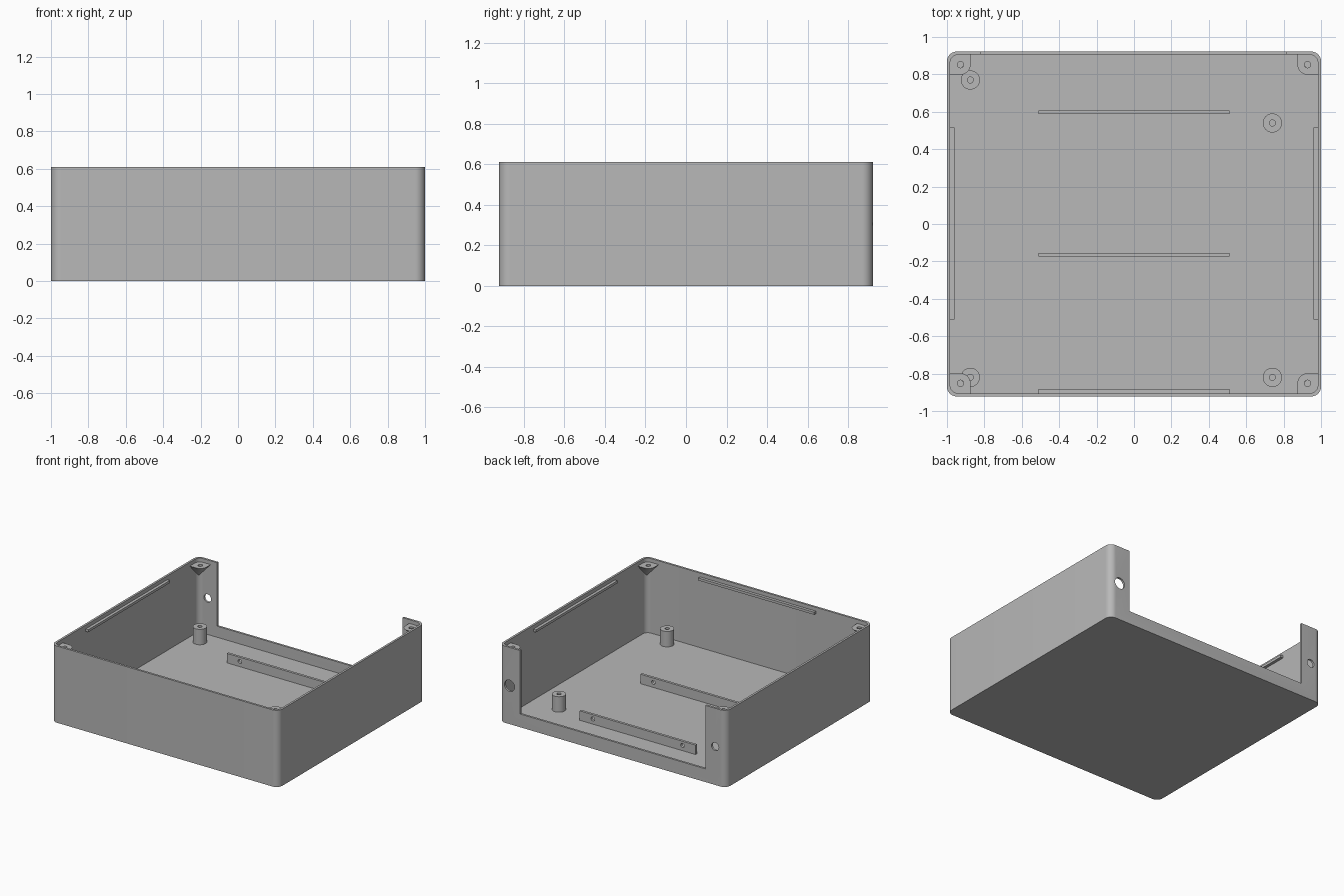
import bpy, bmesh
from math import cos, sin, pi
from mathutils import Vector

cube = bpy.data.objects.get("Cube")
if cube:
    bpy.data.objects.remove(cube)

HX, HY, HEIGHT = 1.0, 0.922, 0.61     # outer half sizes and height
WALL, RADIUS = 0.017, 0.053
LIP = 0.105                           # low sill under the rear opening

grey = bpy.data.materials.new("plain_grey")
grey.use_nodes = True
grey.diffuse_color = (0.48, 0.48, 0.48, 1)
grey.node_tree.nodes["Principled BSDF"].inputs["Base Color"].default_value = (0.48, 0.48, 0.48, 1)


def finish(name, bm):
    bmesh.ops.recalc_face_normals(bm, faces=bm.faces)
    mesh = bpy.data.meshes.new(name)
    bm.to_mesh(mesh)
    bm.free()
    mesh.materials.append(grey)
    obj = bpy.data.objects.new(name, mesh)
    bpy.context.collection.objects.link(obj)
    return obj


def arc(cx, cy, r, start, end, steps):
    angles = [start + (end - start) * i / steps for i in range(steps + 1)]
    return [(cx + r * cos(a), cy + r * sin(a)) for a in angles]


def prism(name, outline, z0, z1):
    bm = bmesh.new()
    low = [bm.verts.new((x, y, z0)) for x, y in outline]
    high = [bm.verts.new((x, y, z1)) for x, y in outline]
    bm.faces.new(low)
    bm.faces.new(high)
    n = len(outline)
    for i in range(n):
        j = (i + 1) % n
        bm.faces.new((low[i], low[j], high[j], high[i]))
    return finish(name, bm)


def rounded_rectangle(hx, hy, r):
    pts = []
    for i, (sx, sy) in enumerate([(1, 1), (-1, 1), (-1, -1), (1, -1)]):
        pts += arc(sx * (hx - r), sy * (hy - r), r, i * pi / 2, (i + 1) * pi / 2, 10)
    return pts


def box(name, x0, x1, y0, y1, z0, z1):
    return prism(name, [(x0, y0), (x1, y0), (x1, y1), (x0, y1)], z0, z1)


def rod(name, x, y, r, z0, z1):
    return prism(name, arc(x, y, r, 0, 2 * pi * 31 / 32, 31), z0, z1)


def rear_rod(name, x, y, z, r, length):
    # Cylinder lying along y
    obj = rod(name, 0, 0, r, -length / 2, length / 2)
    for v in obj.data.vertices:
        v.co = Vector((v.co.x + x, y - v.co.z, v.co.y + z))
    return obj


def cut(obj, cutters):
    for c in cutters:
        mod = obj.modifiers.new("cut", 'BOOLEAN')
        mod.operation = 'DIFFERENCE'
        mod.solver = 'EXACT'
        mod.object = c
    graph = bpy.context.evaluated_depsgraph_get()
    old = obj.data
    mesh = bpy.data.meshes.new_from_object(obj.evaluated_get(graph))
    obj.modifiers.clear()
    obj.data = mesh
    bpy.data.meshes.remove(old)
    for c in cutters:
        bpy.data.objects.remove(c)


parts = []

# Open tray with a rear opening and two rear wall holes
shell = prism("enclosure_shell", rounded_rectangle(HX, HY, RADIUS), 0, HEIGHT)
cut(shell, [
    prism("cavity", rounded_rectangle(HX - WALL, HY - WALL, RADIUS - 0.01), WALL, 1),
    box("rear_opening", -0.817, 0.815, HY - 0.1, 1.2, LIP, 1),
    rear_rod("large_hole", 0.908, HY, 0.305, 0.045, 0.2),
    rear_rod("small_hole", -0.902, HY, 0.305, 0.032, 0.2),
])
parts.append(shell)

# Standoffs on the floor
for name, x, y in [("rear_right", 0.74, 0.54), ("rear_left", -0.875, 0.77),
                   ("front_right", 0.74, -0.82), ("front_left", -0.875, -0.82)]:
    post = rod(name + "_standoff", x, y, 0.051, WALL - 0.005, 0.14)
    cut(post, [rod("bore", x, y, 0.016, 0.04, 0.2)])
    parts.append(post)

# Upright floor ribs with a hole near each end
for name, y in [("rear_rib", 0.598), ("middle_rib", -0.165)]:
    rib = box(name, -0.51, 0.51, y - 0.01, y + 0.01, WALL - 0.005, 0.092)
    cut(rib, [rear_rod("rib_hole", s * 0.395, y, 0.058, 0.016, 0.1) for s in (-1, 1)])
    parts.append(rib)

# Snap rails near the rim
for s, name in [(1, "left_rail"), (-1, "right_rail")]:
    xs = sorted((s * 0.96, s * (HX - WALL + 0.004)))
    parts.append(box(name, xs[0], xs[1], -0.51, 0.515, 0.56, 0.58))
parts.append(box("front_rail", -0.51, 0.51, -HY + WALL - 0.004, -0.882, 0.56, 0.58))


# Corner screw bosses tapering down into the corners
def corner_boss(name, sx, sy):
    top, tip = 0.58, 0.47
    cx, cy, r = 0.928, 0.852, 0.054
    ex, ey = HX - 0.01, HY - 0.01
    outline = arc(cx, cy, r, pi, 1.5 * pi, 10) + [(ex, cy - r)]
    outline += arc(ex - 0.043, ey - 0.043, 0.043, 0, pi / 2, 8) + [(cx - r, ey)]
    bm = bmesh.new()
    ring = [bm.verts.new((sx * x, sy * y, top)) for x, y in outline]
    apex = bm.verts.new((sx * 0.975, sy * 0.897, tip))
    bm.faces.new(ring)
    for a, b in zip(ring, ring[1:] + ring[:1]):
        bm.faces.new((a, b, apex))
    boss = finish(name, bm)
    cut(boss, [rod("screw_bore", sx * cx, sy * cy, 0.017, 0.545, 0.7)])
    return boss


for sx, side in [(1, "left"), (-1, "right")]:
    for sy, end in [(1, "rear"), (-1, "front")]:
        parts.append(corner_boss(f"{end}_{side}_boss", sx, sy))

# Smooth the round surfaces, keep edges sharp
bpy.ops.object.select_all(action='DESELECT')
for obj in parts:
    obj.select_set(True)
bpy.context.view_layer.objects.active = shell
bpy.ops.object.shade_smooth_by_angle(angle=0.5)
